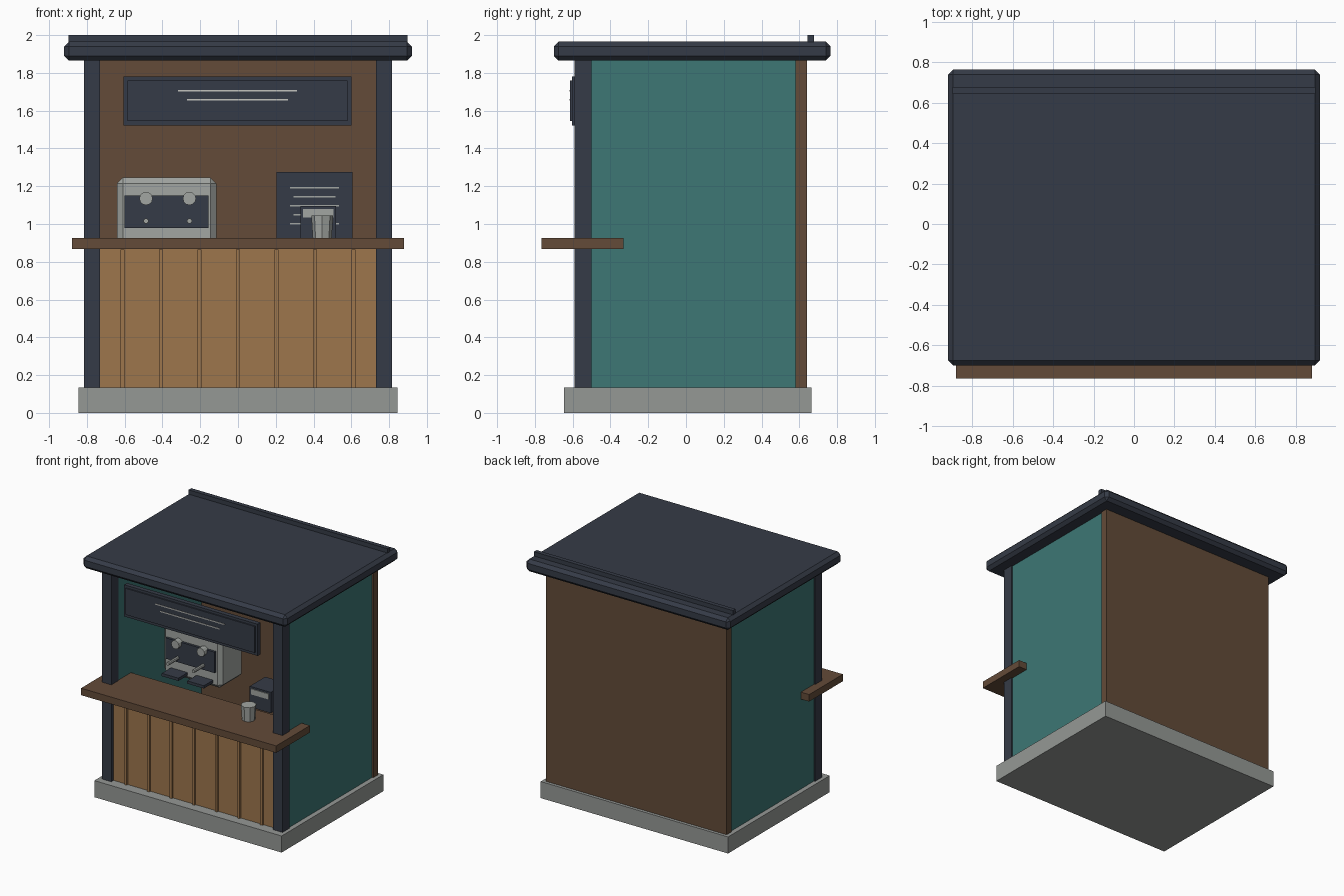
import bpy, bmesh, math

cube = bpy.data.objects.get("Cube")
if cube:
    bpy.data.objects.remove(cube, do_unlink=True)


def material(name, r, g, b):
    m = bpy.data.materials.new(name)
    m.use_nodes = True
    m.diffuse_color = (r, g, b, 1)
    bsdf = next(n for n in m.node_tree.nodes if n.type == 'BSDF_PRINCIPLED')
    bsdf.inputs["Base Color"].default_value = (r, g, b, 1)
    return m


NAVY = material("navy", 0.036, 0.044, 0.063)
BROWN = material("dark wood", 0.125, 0.07, 0.04)
TAN = material("light wood", 0.34, 0.18, 0.073)
TEAL = material("teal", 0.047, 0.185, 0.178)
STONE = material("stone grey", 0.30, 0.315, 0.30)
STEEL = material("steel", 0.36, 0.38, 0.36)
CREAM = material("pale lettering grey", 0.55, 0.55, 0.52)


def finish(bm, name, mat):
    mesh = bpy.data.meshes.new(name)
    bm.to_mesh(mesh)
    bm.free()
    mesh.materials.append(mat)
    ob = bpy.data.objects.new(name, mesh)
    bpy.context.scene.collection.objects.link(ob)
    return ob


def box(name, mat, xs, ys, zs, bevel=0):
    """Box from its extents along each axis, with optional chamfered edges."""
    bm = bmesh.new()
    bmesh.ops.create_cube(bm, size=1)
    for v in bm.verts:
        for i, (lo, hi) in enumerate((xs, ys, zs)):
            v.co[i] = hi if v.co[i] > 0 else lo
    if bevel:
        bmesh.ops.bevel(bm, geom=bm.edges[:], offset=bevel, segments=1, affect='EDGES')
    return finish(bm, name, mat)


def rod(name, mat, loc, r1, r2, depth, sides=8, facing_front=False):
    """Flat-sided cylinder or cone, upright or pointing to the front."""
    bm = bmesh.new()
    bmesh.ops.create_cone(bm, cap_ends=True, segments=sides, radius1=r1, radius2=r2, depth=depth)
    ob = finish(bm, name, mat)
    ob.location = loc
    if facing_front:
        ob.rotation_euler.x = math.pi / 2
    return ob


# Base and roof
FLOOR, EAVES = 0.135, 1.87
box("base", STONE, (-0.845, 0.845), (-0.645, 0.665), (0, FLOOR))
box("roof", NAVY, (-0.92, 0.92), (-0.70, 0.765), (1.865, 1.965), 0.025)
box("roof_ridge", NAVY, (-0.897, 0.897), (0.643, 0.678), (1.95, 2.0))

# Walls and front posts
box("back_wall", BROWN, (-0.815, 0.815), (0.58, 0.64), (FLOOR, EAVES))
for side, s in (("left", 1), ("right", -1)):
    box(side + "_wall", TEAL, sorted((s * 0.735, s * 0.805)), (-0.5, 0.58), (FLOOR, EAVES))
    box(side + "_post", NAVY, sorted((s * 0.73, s * 0.815)), (-0.59, -0.5), (FLOOR, EAVES))

# Boarded front and counter
box("front_panel", TAN, (-0.73, 0.73), (-0.56, -0.51), (FLOOR, 0.87))
for i in range(7):
    x = (i - 3) * 0.204
    box("front_batten", TAN, (x - 0.01, x + 0.01), (-0.575, -0.56), (FLOOR, 0.865))
box("counter", BROWN, (-0.88, 0.88), (-0.765, -0.33), (0.868, 0.925))

# Hanging sign
box("sign_frame", NAVY, (-0.605, 0.6), (-0.603, -0.565), (1.522, 1.78))
box("sign_face", NAVY, (-0.585, 0.58), (-0.613, -0.603), (1.545, 1.76))
for half, z in ((0.315, 1.705), (0.267, 1.657)):
    box("sign_line", CREAM, (-0.003 - half, -0.003 + half), (-0.617, -0.612), (z - 0.004, z + 0.004))

# Menu board on the back wall
box("menu_board", NAVY, (0.205, 0.605), (0.55, 0.58), (0.88, 1.275))
for i in range(5):
    half = 0.13 if i % 2 == 0 else 0.11
    z = 1.193 - i * 0.048
    box("menu_line", STEEL, (0.405 - half, 0.405 + half), (0.545, 0.551), (z - 0.004, z + 0.004))

# Coffee machine
box("machine_body", STEEL, (-0.64, -0.115), (-0.06, 0.24), (0.845, 1.245), 0.03)
box("machine_panel", NAVY, (-0.6, -0.155), (-0.08, -0.055), (0.98, 1.15))
for x in (-0.487, -0.257):
    rod("machine_dial", STEEL, (x, -0.09, 1.135), 0.035, 0.035, 0.05, 12, True)
    rod("machine_handle", STEEL, (x, -0.14, 1.016), 0.014, 0.014, 0.14, 8, True)
    box("drip_tray", NAVY, (x - 0.075, x + 0.075), (-0.18, -0.05), (0.885, 0.908))

# Till and cup
box("till", NAVY, (0.33, 0.52), (-0.32, -0.12), (0.925, 1.095))
box("till_screen", STEEL, (0.345, 0.505), (-0.327, -0.319), (1.035, 1.08))
rod("cup", STEEL, (0.446, -0.5, 0.985), 0.05, 0.058, 0.12, 8)
